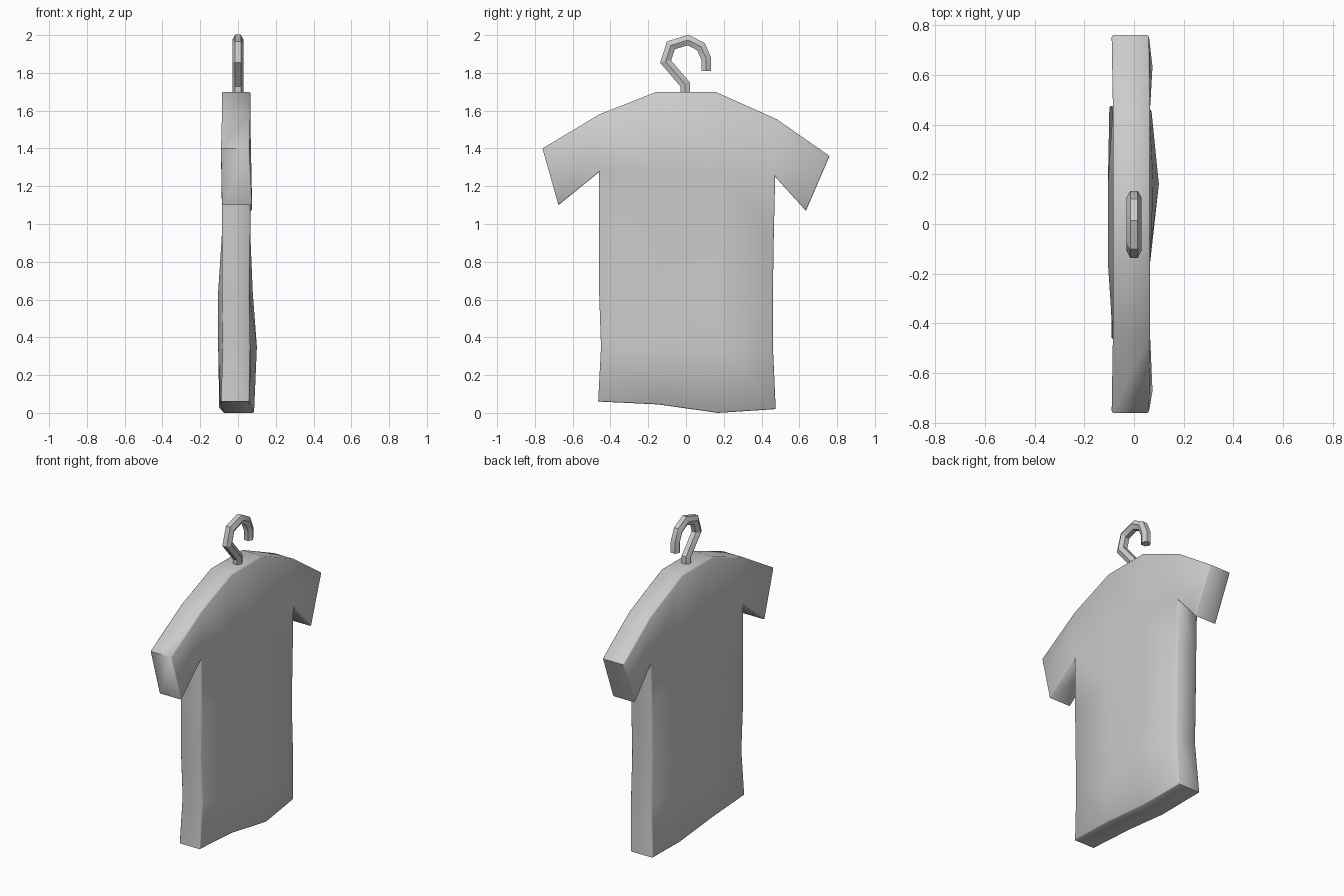
import bpy, bmesh
from math import cos, sin, pi, radians
from mathutils import Vector

if "Cube" in bpy.data.objects:
    bpy.data.objects.remove(bpy.data.objects["Cube"])


def finish(name, bm, angle):
    bmesh.ops.recalc_face_normals(bm, faces=bm.faces)
    me = bpy.data.meshes.new(name)
    bm.to_mesh(me)
    bm.free()
    ob = bpy.data.objects.new(name, me)
    bpy.context.collection.objects.link(ob)
    bpy.ops.object.select_all(action='DESELECT')
    bpy.context.view_layer.objects.active = ob
    ob.select_set(True)
    bpy.ops.object.shade_smooth_by_angle(angle=radians(angle))
    return ob


# Shirt body: rows of four (y, z) points from shoulders to hem
rows = [[(-.46, 1.58), (-.155, 1.70), (.155, 1.70), (.48, 1.555)],
        [(-.46, 1.275), (-.155, 1.275), (.16, 1.265), (.472, 1.25)]]
for z, left, right in ((.95, -.46, .465), (.64, -.46, .46), (.35, -.45, .46)):
    rows.append([(left, z), (-.155, z), (.16, z), (right, z)])
rows.append([(-.465, .06), (-.15, .045), (.17, 0), (.475, .02)])

# Depth of the two cloth sides on the lower rows, showing gentle folds
front_x = {3: (.06, .06, .078, .062), 4: (.065, .065, .10, .07), 5: (.06, .065, .085, .06)}
back_x = {3: (-.085, -.105, -.105, -.085), 4: (-.08, -.105, -.105, -.08),
          5: (-.09, -.095, -.08, -.10)}
sleeves = {0: ((-.76, 1.40), (-.675, 1.10)), 3: ((.76, 1.36), (.635, 1.07))}

bm = bmesh.new()


def cloth_side(depths, flat, ends):
    g = [[bm.verts.new((depths.get(r, (flat,) * 4)[c], y, z)) for c, (y, z) in enumerate(row)]
         for r, row in enumerate(rows)]
    faces = [bm.faces.new((g[r][c], g[r][c + 1], g[r + 1][c + 1], g[r + 1][c]))
             for r in range(5) for c in range(3)]
    cuffs = []
    for c, pts in sleeves.items():
        a, b = [bm.verts.new((x, y, z)) for x, (y, z) in zip(ends, pts)]
        cuffs += [a, b]
        faces.append(bm.faces.new((g[0][c], a, b, g[1][c])))
    return [v for row in g for v in row] + cuffs


side_a = cloth_side(front_x, .065, (.06, .075))
side_b = cloth_side(back_x, -.085, (-.09, -.085))
pair = dict(zip(side_a, side_b))
# Close the rim between both sides
for e in [e for e in bm.edges if e.is_boundary and e.verts[0] in pair]:
    a, b = e.verts
    bm.faces.new((a, b, pair[b], pair[a]))
bmesh.ops.recalc_face_normals(bm, faces=bm.faces)
# Soften only the seams around the two cloth sides
seams = [e for e in bm.edges if e.calc_face_angle(0) > radians(60)
         and (e.verts[0] in pair) == (e.verts[1] in pair)]
bmesh.ops.bevel(bm, geom=seams, offset=.006, segments=1, profile=.5, affect='EDGES')
finish("shirt", bm, 50)

# Hanger hook: hexagonal tube along a bent path
path = [Vector((0, y, z)) for y, z in (
    (-.004, 1.66), (-.004, 1.738), (-.108, 1.86), (-.08, 1.946),
    (.012, 1.974), (.08, 1.938), (.107, 1.875), (.107, 1.81))]
bm = bmesh.new()
rings = []
for i, p in enumerate(path):
    d0 = (p - path[max(i - 1, 0)]).normalized()
    d1 = (path[min(i + 1, len(path) - 1)] - p).normalized()
    t = (d0 + d1).normalized()
    miter = 1 / max(t.dot(d1 if d1.length else d0), .5)
    n = Vector((0, -t.z, t.y)) * miter
    rings.append([bm.verts.new(p + Vector((.03 * cos(k * pi / 3), 0, 0)) + n * .03 * sin(k * pi / 3))
                  for k in range(6)])
for r, s in zip(rings, rings[1:]):
    for k in range(6):
        bm.faces.new((r[k], r[(k + 1) % 6], s[(k + 1) % 6], s[k]))
bm.faces.new(rings[0])
bm.faces.new(rings[-1])
finish("hanger_hook", bm, 25)
